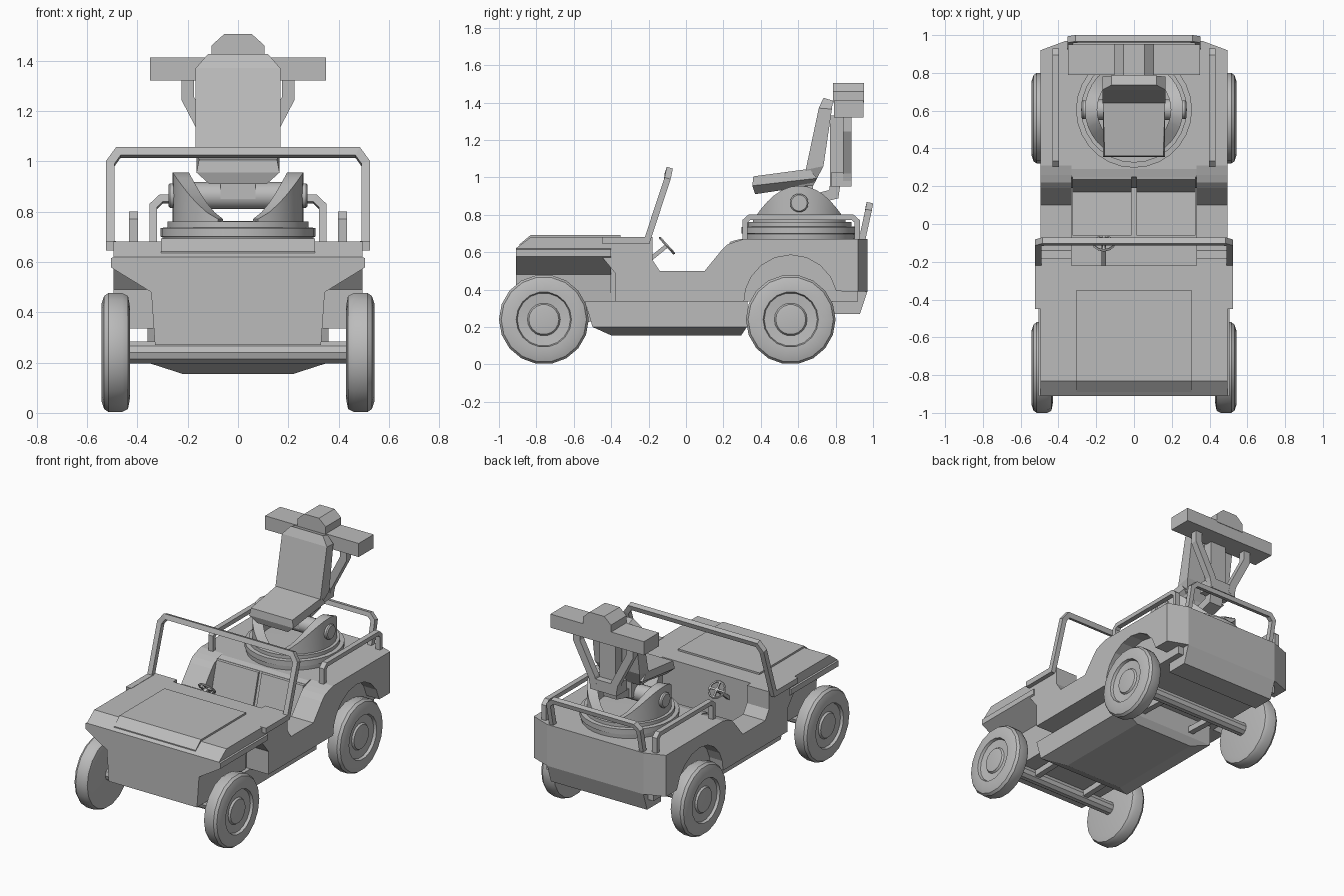
import bpy, bmesh, math
from mathutils import Vector

if "Cube" in bpy.data.objects:
    bpy.data.objects.remove(bpy.data.objects["Cube"])

grey = bpy.data.materials.new("plain grey")
grey.diffuse_color = (0.5, 0.5, 0.5, 1)
grey.use_nodes = True
grey.node_tree.nodes["Principled BSDF"].inputs["Base Color"].default_value = grey.diffuse_color


def finish(bm, name, smooth=False):
    bmesh.ops.recalc_face_normals(bm, faces=bm.faces)
    me = bpy.data.meshes.new(name)
    bm.to_mesh(me)
    bm.free()
    ob = bpy.data.objects.new(name, me)
    bpy.context.collection.objects.link(ob)
    me.materials.append(grey)
    if smooth:
        bpy.ops.object.select_all(action='DESELECT')
        ob.select_set(True)
        bpy.context.view_layer.objects.active = ob
        bpy.ops.object.shade_smooth_by_angle(angle=math.radians(30))
    return ob


def loft(name, rings, smooth=False):
    """Skin a list of closed rings of points and cap both ends."""
    bm = bmesh.new()
    vs = [[bm.verts.new(p) for p in r] for r in rings]
    n = len(vs[0])
    for a, b in zip(vs, vs[1:]):
        for i in range(n):
            bm.faces.new((a[i], a[(i + 1) % n], b[(i + 1) % n], b[i]))
    bm.faces.new(vs[0])
    bm.faces.new(vs[-1])
    return finish(bm, name, smooth)


def prism(name, pts, axis, a, b):
    """Extrude a 2D profile along an axis."""
    put = {'x': lambda p, t: (t, p[0], p[1]), 'y': lambda p, t: (p[0], t, p[1]),
           'z': lambda p, t: (p[0], p[1], t)}[axis]
    return loft(name, [[put(p, t) for p in pts] for t in (a, b)])


def box(name, x0, x1, y0, y1, z0, z1):
    return prism(name, [(x0, y0), (x1, y0), (x1, y1), (x0, y1)], 'z', z0, z1)


def lathe(name, pts, axis, c, seg, s=1):
    """Turn (radius, offset) points about x or z."""
    rings = []
    for r, h in pts:
        ring = []
        for i in range(seg):
            t = 2 * math.pi * i / seg
            u, v = r * math.cos(t), r * math.sin(t)
            ring.append((c[0] + s * h, c[1] + u, c[2] + v) if axis == 'x'
                        else (c[0] + u, c[1] + v, c[2] + h))
        rings.append(ring)
    return loft(name, rings, True)


def bar(name, pts, normal, w, d):
    """Mitred rectangular bar along a path lying in the plane of the normal."""
    P = [Vector(p) for p in pts]
    n = Vector(normal).normalized()
    rings = []
    for i, p in enumerate(P):
        t0 = (P[max(i, 1)] - P[max(i, 1) - 1]).normalized()
        j = min(i, len(P) - 2)
        t1 = (P[j + 1] - P[j]).normalized()
        m = n.cross((t0 + t1).normalized())
        m /= max(0.5, abs(m.dot(n.cross(t1))))
        rings.append([p + m * a * w / 2 + n * b * d / 2
                      for a, b in ((1, 1), (1, -1), (-1, -1), (-1, 1))])
    return loft(name, rings)


def mirror(half):
    return half + [(-x, z) for x, z in reversed(half)]


# Bonnet, raised panel and engine bay
prism("bonnet", [(-.91, .575), (-.91, .62), (-.83, .68), (-.22, .68), (-.22, .56), (-.4, .56), (-.41, .575)],
      'x', -.495, .495)
prism("bonnet_panel", [(-.89, .62), (-.89, .642), (-.83, .692), (-.35, .692), (-.35, .66), (-.8, .66)],
      'x', -.305, .305)
prism("engine_bay", mirror([(.49, .62), (.505, .615), (.505, .578), (.345, .48), (.33, .27)]), 'y', -.91, -.4)

# Body sides, with the rear wheel arch in the outer skin
top = [(-.18, .68), (-.18, .56), (-.14, .5), (.1, .5), (.19, .61), (.22, .64), (.26, .655), (.31, .67), (.92, .67)]
front = [(-.38, .335), (-.38, .49), (-.45, .575), (-.45, .68)]
arch = [(.56 + .25 * math.cos(math.radians(a)), .335 + .25 * math.sin(math.radians(a)))
        for a in (13, 32, 51, 70, 90, 110, 129, 148, 164, 180)]
for s in (-1, 1):
    prism("body_side", front + top + [(.92, .39)] + arch, 'x', s * .4, s * .495)
    prism("inner_side", front + top + [(.92, .335)], 'x', s * .33, s * .4)

# Cockpit front wall, floor, seat backs and rear deck
box("dash_wall", -.33, .33, -.42, -.22, .335, .679)
box("cockpit_floor", -.33, .33, -.22, .2, .33, .37)
prism("rear_deck", [(.19, .335), (.19, .44), (.25, .66), (.29, .67), (.92, .67), (.92, .335)], 'x', -.33, .33)
for s in (-1, 1):
    prism("seat_back", [(.13, .37), (.165, .4), (.235, .655), (.285, .665), (.285, .4)], 'x', s * .012, s * .325)
    prism("seat_cushion", [(-.06, .37), (-.06, .43), (.17, .42), (.17, .37)], 'x', s * .012, s * .325)

# Tail with cut corners, and the lower tail
prism("tail", [(-.495, .92), (-.36, .97), (.36, .97), (.495, .92)], 'z', .39, .67)
prism("lower_tail", [(.78, .335), (.78, .27), (.93, .27), (.97, .39), (.97, .4), (.78, .4)], 'x', -.36, .36)

# Belly pan
loft("belly_pan", [[(-x, a, z), (x, a, z), (x, b, z), (-x, b, z)] for x, a, b, z in
                   ((.36, -.54, .33, .337), (.36, -.5, .325, .2), (.22, -.4, .295, .155))])

# Wheels, axles and suspension rods
tyre = [(.19, .43), (.228, .437), (.24, .46), (.24, .515), (.228, .532), (.195, .543), (.148, .543),
        (.142, .525), (.088, .52), (.08, .532), (.06, .535)]
for y in (-.76, .56):
    lathe("axle", [(.045, -.44), (.045, .44)], 'x', (0, y, .24), 10)
    for s in (-1, 1):
        lathe("wheel", tyre, 'x', (0, y, .24), 18, s)
        end = -.45 if y < 0 else .3
        bar("suspension_rod", [(s * .2, y, .24), (s * .2, end, .25)], (1, 0, 0), .04, .04)

# Windscreen frame with foot bars
tilt = Vector((0, .13, .39)).normalized()
wn = Vector((1, 0, 0)).cross(tilt)
bar("windscreen_frame", [(-.508, -.212, .65), (-.508, -.1, .99), (-.475, -.092, 1.035), (.475, -.092, 1.035),
                         (.508, -.1, .99), (.508, -.212, .65)], wn, .034, .034)
for s in (-1, 1):
    box("windscreen_foot", s * .485, s * .525, -.45, -.2, .645, .682)

# Steering wheel and column
sw = Vector((-.16, -.102, .635))
axis = Vector((0, .74, .67)).normalized()
bpy.ops.mesh.primitive_torus_add(major_segments=12, minor_segments=5, major_radius=.055, minor_radius=.007,
                                 location=sw, rotation=axis.to_track_quat('Z', 'Y').to_euler())
bpy.context.object.name = "steering_wheel"
bpy.context.object.data.materials.append(grey)
up = axis.cross(Vector((1, 0, 0)))
bar("steering_spoke", [sw - up * .055, sw + up * .055], axis, .012, .01)
bar("steering_spoke", [sw - Vector((.055, 0, 0)), sw + Vector((.055, 0, 0))], axis, .012, .01)
bar("steering_column", [sw, (-.16, -.23, .53)], (1, 0, 0), .022, .022)

# Side rails and rear rail
for s in (-1, 1):
    x = s * .415
    bar("side_rail", [(x, .315, .66), (x, .315, .765), (x, .34, .787), (x, .89, .787), (x, .915, .765),
                      (x, .915, .66)], (1, 0, 0), .028, .035)
bar("rear_rail", [(-.337, .94, .66), (-.337, .975, .82), (-.305, .98, .85), (.305, .98, .85),
                  (.337, .975, .82), (.337, .94, .66)], (0, -.97, .22), .03, .035)

# Turntable
ty = .605
lathe("turntable", [(.295, .64), (.3, .698), (.307, .7), (.307, .735), (.28, .737), (.28, .76), (.22, .762)],
      'z', (0, ty, 0), 28)

# Curved cheeks: ring sectors whose height follows a rounded side outline
for s in (-1, 1):
    rings = []
    for i in range(15):
        t = math.radians(-72 + 144 * i / 14)
        co, si = s * math.cos(t), math.sin(t)
        h = .765 + .19 * max(.03, 1 - (abs(si) / .96) ** 2.1)
        rings.append([(r * co, ty + r * si, z) for r, z in ((.26, .75), (.26, h), (.195, h), (.195, .75))])
    loft("turret_cheek", rings, True)
    lathe("pivot_cap", [(.05, .2), (.05, .27), (.043, .277)], 'x', (0, ty, .863), 14, s)
lathe("pivot_drum", [(.055, -.21), (.055, .21)], 'x', (0, ty, .863), 14)

# Gunner seat: tapered cushion pan and backrest
loft("turret_seat_base", [[(-w, a, z0), (w, a, z0), (w + k, b, z1), (-w - k, b, z1)] for w, k, a, b, z0, z1 in
                          ((.115, 0, .37, .67, .91, .955), (.165, 0, .355, .7, .955, .995),
                           (.155, .01, .36, .66, 1.005, 1.045))])
loft("turret_backrest", [[(-x, a, z), (x, a, z), (x, b, zb), (-x, b, zb)] for x, a, b, z, zb in
                         ((.13, .6, .68, .95, .955), (.168, .64, .735, 1.04, 1.06),
                          (.168, .71, .78, 1.37, 1.365), (.12, .735, .785, 1.425, 1.41))])
box("seat_pedestal", -.07, .07, .55, .68, .85, .96)

# Overhead crossbeam with capped sight housing
box("crossbeam", -.35, .35, .79, .95, 1.32, 1.412)
prism("sight_housing", mirror([(.105, 1.4), (.105, 1.46), (.055, 1.505)]), 'y', .787, .953)

# Yoke behind the seat: centre column, foot and splayed arms
box("yoke_column", -.06, .06, .77, .84, .95, 1.33)
box("yoke_block", -.1, .1, .775, .885, .95, 1.025)
bar("yoke_foot", [(0, ty, .863), (0, .79, .91), (0, .8, .98)], (1, 0, 0), .055, .1)
for s in (-1, 1):
    bar("yoke_arm", [(s * .07, .863, .96), (s * .085, .863, 1.03), (s * .2, .863, 1.25), (s * .2, .863, 1.33)],
        (0, 1, 0), .05, .045)
